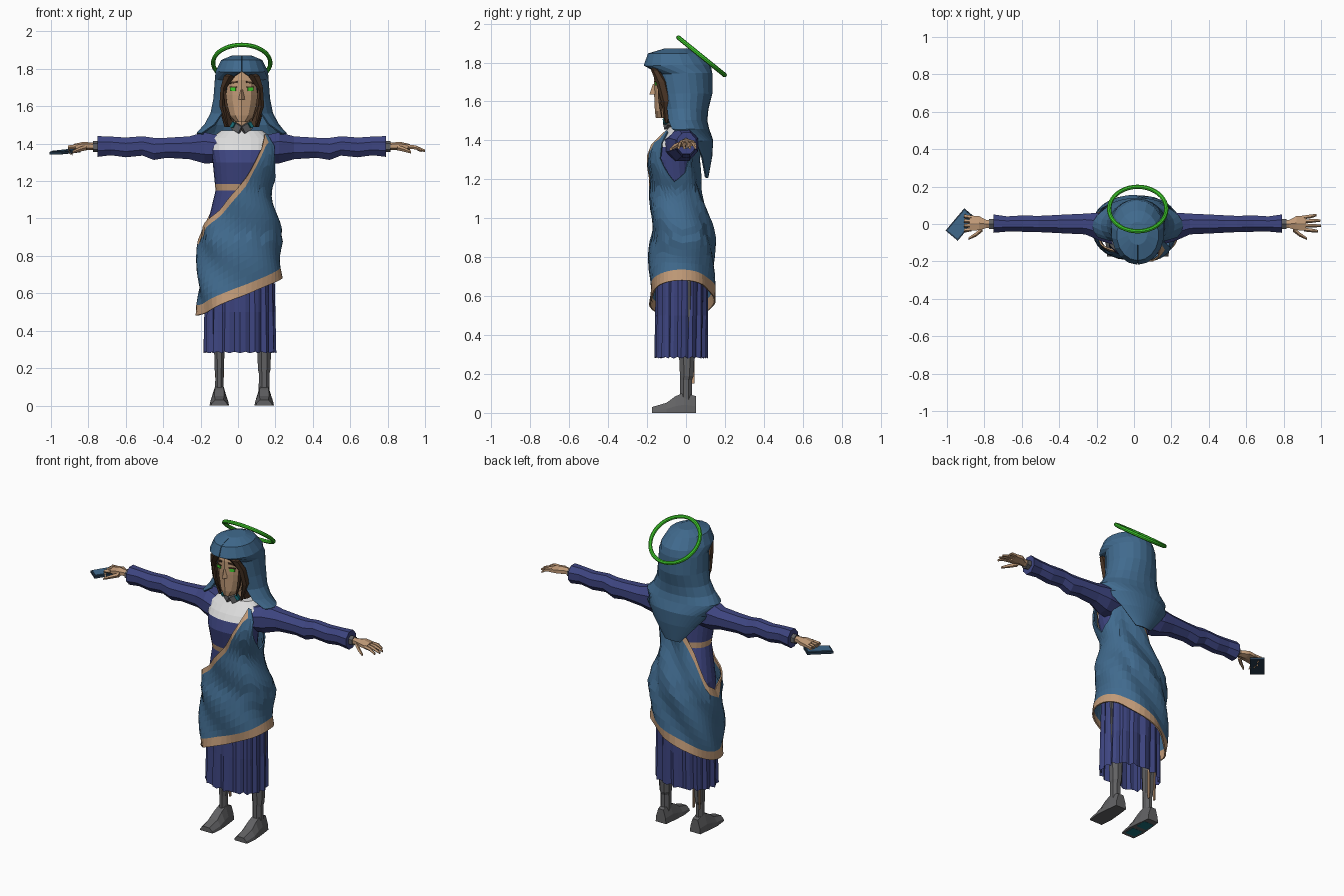
import bpy, bmesh, math
from mathutils import Vector, Matrix

cube = bpy.data.objects.get("Cube")
if cube:
    bpy.data.objects.remove(cube)


def material(name, r, g, b):
    m = bpy.data.materials.new(name)
    m.use_nodes = True
    m.diffuse_color = (r, g, b, 1)
    m.node_tree.nodes["Principled BSDF"].inputs["Base Color"].default_value = (r, g, b, 1)
    return m


MANTLE = material("mantle blue", .052, .145, .27)
DRESS = material("dress indigo", .048, .06, .22)
TAN = material("skin and trim tan", .54, .33, .19)
WHITE = material("collar white", .72, .72, .72)
GREY = material("leg grey", .12, .12, .125)
HAIR = material("hair brown", .065, .034, .018)
GREEN = material("halo green", .05, .62, .025)
TEAL = material("teal", .01, .16, .2)
DARK = material("device navy", .02, .045, .08)
CX = .02


def finish(name, bm, mats, rule=None, thick=0):
    bmesh.ops.recalc_face_normals(bm, faces=bm.faces)
    mesh = bpy.data.meshes.new(name)
    if rule:
        for f in bm.faces:
            f.material_index = rule(f.calc_center_median())
    bm.to_mesh(mesh)
    bm.free()
    for m in mats:
        mesh.materials.append(m)
    ob = bpy.data.objects.new(name, mesh)
    bpy.context.collection.objects.link(ob)
    if thick:
        mod = ob.modifiers.new("thickness", 'SOLIDIFY')
        mod.thickness = thick
    return ob


def loft(name, rows, mats, closed=True, caps=(True, True), rule=None, row_rule=None, thick=0):
    bm = bmesh.new()
    grid = [[bm.verts.new(p) for p in row] for row in rows]
    n = len(rows[0])
    for i in range(len(grid) - 1):
        for j in range(n if closed else n - 1):
            k = (j + 1) % n
            f = bm.faces.new((grid[i][j], grid[i][k], grid[i + 1][k], grid[i + 1][j]))
            if row_rule:
                f.material_index = row_rule(i, j)
    if caps[0]:
        bm.faces.new(grid[0])
    if caps[1]:
        bm.faces.new(grid[-1])
    return finish(name, bm, mats, rule, thick)


def point(cx, cy, rx, ry, z, deg, power=.9):
    c, s = math.cos(math.radians(deg)), math.sin(math.radians(deg))
    return Vector((cx + rx * math.copysign(abs(c) ** power, c),
                   cy + ry * math.copysign(abs(s) ** power, s), z))


def ring(cx, cy, rx, ry, z, n=12):
    return [point(cx, cy, rx, ry, z, 360 * i / n - 90, 1) for i in range(n)]


def arc(cy, rx, ry, z, start, n=18):
    return [point(CX, cy, rx, ry, z, start + (180 - 2 * start) * i / n, 1) for i in range(n + 1)]


def tube(name, stations, mat, axis='x', n=6):
    """Stations are (centre, radius, radius); sections lie across the axis."""
    u = Vector((0, 1, 0)) if axis == 'x' else Vector((1, 0, 0))
    v = Vector((0, 0, 1)) if axis == 'x' else Vector((0, 1, 0))
    turns = [2 * math.pi * (i + .5) / n for i in range(n)]
    rows = [[Vector(c) + u * (a * math.cos(t)) + v * (b * math.sin(t)) for t in turns]
            for c, a, b in stations]
    return loft(name, rows, [mat])


def box(name, centre, size, mat, turn=0, tilt=0):
    bm = bmesh.new()
    bmesh.ops.create_cube(bm, size=1)
    bm.transform(Matrix.Translation(centre) @ Matrix.Rotation(math.radians(turn), 4, 'Z')
                 @ Matrix.Rotation(math.radians(tilt), 4, 'Y') @ Matrix.Diagonal((*size, 1)))
    return finish(name, bm, [mat])


def lerp_table(table, x):
    for a, b in zip(table, table[1:]):
        if x <= b[0]:
            t = max(0, (x - a[0]) / (b[0] - a[0]))
            return [p + (q - p) * t for p, q in zip(a[1:], b[1:])]
    return table[-1][1:]


# Body profile: height, centre x, centre y, half width, half depth
BODY = [(.28, .01, -.025, .185, .128), (.75, .01, -.02, .18, .13), (.95, .012, -.02, .18, .13),
        (1.15, .015, -.055, .135, .1), (1.3, .02, -.072, .155, .115), (1.38, .02, -.055, .17, .11),
        (1.43, .02, -.03, .165, .09), (1.47, .02, -.02, .11, .065)]

# Torso, with white yoke and waistband chosen by height
rows = []
for z in (.9, .95, 1.05, 1.15, 1.185, 1.25, 1.3, 1.365, 1.4, 1.43, 1.47):
    cx, cy, rx, ry = lerp_table(BODY, z)
    rows.append([point(cx, cy, rx, ry, z, 15 * i) for i in range(24)])


def torso_colour(c):
    if 1.15 < c.z < 1.185:
        return 2
    return 1 if c.z > 1.365 and c.y < 0 and abs(c.x - CX) < .155 else 0


loft("dress_torso", rows, [DRESS, WHITE, TAN], rule=torso_colour)

# Pleated skirt
rows = []
for z in (.28, .5, .75, .95):
    cx, cy, rx, ry = lerp_table(BODY, z)
    rows.append([])
    for i in range(48):
        d = (.012, .004, -.012)[i % 3] * (1.1 - z)
        rows[-1].append(point(cx, cy, rx + d, ry + d, z + (.008 * (i % 2) if z < .3 else 0), 7.5 * i))
loft("skirt", rows, [DRESS], caps=(False, False))

# Draped mantle: the upper edge is given by direction, zero being the left side
EDGE = [(-180, .9), (-160, .95), (-125, 1.05), (-100, 1.14), (-78, 1.24), (-50, 1.45), (-35, 1.44),
        (-20, 1.28), (0, 1.19), (25, 1.24), (50, 1.42), (75, 1.38), (100, 1.26), (130, 1.12),
        (155, .95), (180, .9)]
COLS, ROWS = 48, 12
columns = []
for j in range(COLS):
    a = -180 + 360 * j / COLS
    low = .635 + .1 * math.cos(math.radians(a)) - .055
    high = lerp_table(EDGE, a)[0]
    inner = [low + .055 + (high - low - .1) * k / ROWS for k in range(ROWS + 1)]
    col = []
    for z in [low] + inner + [high]:
        cx, cy, rx, ry = lerp_table(BODY, z)
        sag = abs(math.sin(math.radians(a / 2 - 20)))
        fold = .011 * math.sin(math.radians(4 * a) + 20 * z + 5 * sag)
        d = .024 + fold * (.4 if z > 1.25 else 1) + (.012 if z < .9 else 0)
        col.append(point(cx, cy, rx + d, ry + d * .8, z, a))
    columns.append(col)


def mantle_colour(i, j):
    a = -180 + 360 * j / COLS
    return 1 if i == 0 or (i == ROWS + 1 and not -52 < a < 60) else 0


loft("mantle", [list(r) for r in zip(*columns)], [MANTLE, TAN], caps=(False, False),
     row_rule=mantle_colour, thick=-.008)

# Hood and veil: centre y, half width, half depth, height, start direction
HOOD = [(-.05, .05, .06, 1.862, -90), (-.06, .105, .128, 1.84, -90), (-.045, .132, .163, 1.785, -90),
        (-.01, .135, .135, 1.745, -58), (-.005, .142, .13, 1.64, -52), (-.005, .158, .11, 1.56, -50),
        (-.01, .19, .11, 1.5, -42), (-.01, .232, .12, 1.455, -28), (.0, .222, .13, 1.4, 22),
        (.0, .18, .125, 1.32, 38), (.0, .13, .105, 1.21, 68)]
loft("hood_veil", [arc(*h) for h in HOOD], [MANTLE], closed=False, caps=(True, False), thick=-.01)

# Head: centre y, half width, half depth, height
HEAD = [(-.105, .03, .05, 1.515), (-.075, .07, .085, 1.55), (-.045, .095, .118, 1.62),
        (-.04, .1, .125, 1.66), (-.04, .1, .125, 1.74), (-.04, .09, .11, 1.8)]
loft("head", [ring(CX, y, rx, ry, z) for y, rx, ry, z in HEAD], [TAN])
loft("neck", [ring(CX, -.03, .075, .06, 1.43, 8), ring(CX, -.035, .045, .045, 1.48, 8),
              ring(CX, -.035, .042, .045, 1.57, 8)], [TAN])
loft("nose", [ring(CX, -.16, .017, .028, 1.635, 4), ring(CX, -.16, .007, .01, 1.69, 4)], [TAN])
box("mouth", (CX, -.152, 1.582), (.03, .008, .005), HAIR)

# Hair shell, sweeping locks and face details
SHELL = [(-.03, .08, .1, 1.815, -88), (-.035, .112, .125, 1.77, -62), (-.03, .115, .12, 1.68, -38),
         (-.03, .11, .11, 1.58, -36), (-.03, .085, .09, 1.49, -30)]
loft("hair_back", [arc(*h) for h in SHELL], [HAIR], closed=False, caps=(False, False), thick=-.008)
for s, side in ((1, "left"), (-1, "right")):
    tube(side + "_front_lock", [((CX + s * .015, -.165, 1.792), .03, .02),
                                ((CX + s * .065, -.158, 1.762), .035, .022),
                                ((CX + s * .097, -.125, 1.7), .019, .03),
                                ((CX + s * .104, -.1, 1.6), .018, .028),
                                ((CX + s * .075, -.1, 1.49), .006, .01)], HAIR, 'z')
    tube(side + "_thin_lock", [((CX + s * .095, -.14, 1.72), .008, .01),
                               ((CX + s * .083, -.135, 1.6), .01, .01),
                               ((CX + s * .055, -.125, 1.52), .003, .003)], HAIR, 'z', 4)
    box(side + "_eye", (CX + s * .046, -.151, 1.69), (.03, .009, .018), GREEN, s * 19)
    box(side + "_lash", (CX + s * .046, -.152, 1.702), (.04, .009, .006), HAIR, s * 19)
    box(side + "_brow", (CX + s * .046, -.152, 1.727), (.05, .009, .009), HAIR, s * 19, s * 8)
    # Collar device around the neck
    box(side + "_collar_plate", (CX + s * .025, -.095, 1.485), (.05, .025, .04), GREY, s * 25, s * -30)
    box(side + "_collar_light", (CX + s * .045, -.1, 1.5), (.018, .03, .03), TEAL, s * 25, s * -30)

    # Sleeve, wrist and palm: distance, centre y, centre z, half depth, half height
    SLEEVE = [(.12, -.03, 1.37, .09, .08), (.2, -.015, 1.378, .082, .09), (.28, .0, 1.378, .06, .066),
              (.4, .0, 1.378, .054, .058), (.47, .0, 1.372, .05, .064), (.53, .0, 1.388, .047, .056),
              (.62, .002, 1.38, .047, .057), (.7, .0, 1.388, .044, .054), (.77, .002, 1.385, .053, .06)]
    tube(side + "_sleeve", [((CX + s * d, y, z), a, b) for d, y, z, a, b in SLEEVE], DRESS, n=8)
    tube(side + "_cuff", [((CX + s * d, 0, 1.385), .03, .03) for d in (.75, .795)], GREY)
    tube(side + "_palm", [((CX + s * .76, 0, 1.385), .024, .022), ((CX + s * .81, 0, 1.387), .025, .02),
                          ((CX + s * .85, .005, 1.388), .044, .021),
                          ((CX + s * .9, .005, 1.382), .046, .016)], TAN)
    bent = .02 if s < 0 else 0
    for i in range(4):
        y, reach = .037 - .022 * i, (.955, .978, .98, .965)[i] - bent * 2.5
        tube(f"{side}_finger_{i + 1}", [((CX + s * .89, y, 1.384), .011, .012),
                                        ((CX + s * .93, y * 1.15, 1.38), .011, .011),
                                        ((CX + s * reach, y * 1.3, 1.362 - bent), .007, .007)], TAN, n=5)
    tube(side + "_thumb", [((CX + s * .83, -.025, 1.38), .016, .016),
                           ((CX + s * .865, -.055, 1.37), .013, .013),
                           ((CX + s * .905, -.078, 1.355), .007, .008)], TAN, n=5)

    # Leg and shoe
    x, w = CX + s * .12, (.036 if s > 0 else .027)
    tube(side + "_leg", [((x, 0, .06), w * .9, .034), ((x, 0, .17), w * .85, .034),
                         ((x, .004, .19), w, .038), ((x, .004, .34), w * 1.15, .045),
                         ((x, 0, .7), w * 1.4, .055)], GREY, 'z', 8)
    shoe = [(.052, .036, .085), (-.01, .044, .105), (-.055, .048, .085), (-.1, .052, .052),
            (-.175, .044, .03)]
    loft(side + "_shoe", [[(x - a, y, 0), (x + a, y, 0), (x + a * .92, y, h * .4), (x + a * .5, y, h),
                           (x - a * .5, y, h), (x - a * .92, y, h * .4)] for y, a, h in shoe], [GREY])

# Artificial right leg details
for dx in (-.02, .02):
    box("right_leg_rod", (CX - .12 + dx, .037, .25), (.008, .012, .2), TAN)
for y in (-.12, -.02):
    box("right_sole_plate", (CX - .12, y, .003), (.07, .07, .008), TEAL)

# Handheld device
box("device", (-.925, -.003, 1.355), (.155, .085, .014), DARK, 50, -4)
box("device_screen", (-.925, -.003, 1.364), (.14, .07, .005), MANTLE, 50, -4)

# Halo
bpy.ops.mesh.primitive_torus_add(major_radius=.153, minor_radius=.0115, major_segments=40,
                                 minor_segments=8, location=(CX, .08, 1.832),
                                 rotation=(math.radians(-39), 0, 0))
halo = bpy.context.object
halo.name = "halo"
halo.data.materials.append(GREEN)
bpy.ops.object.shade_smooth_by_angle()
